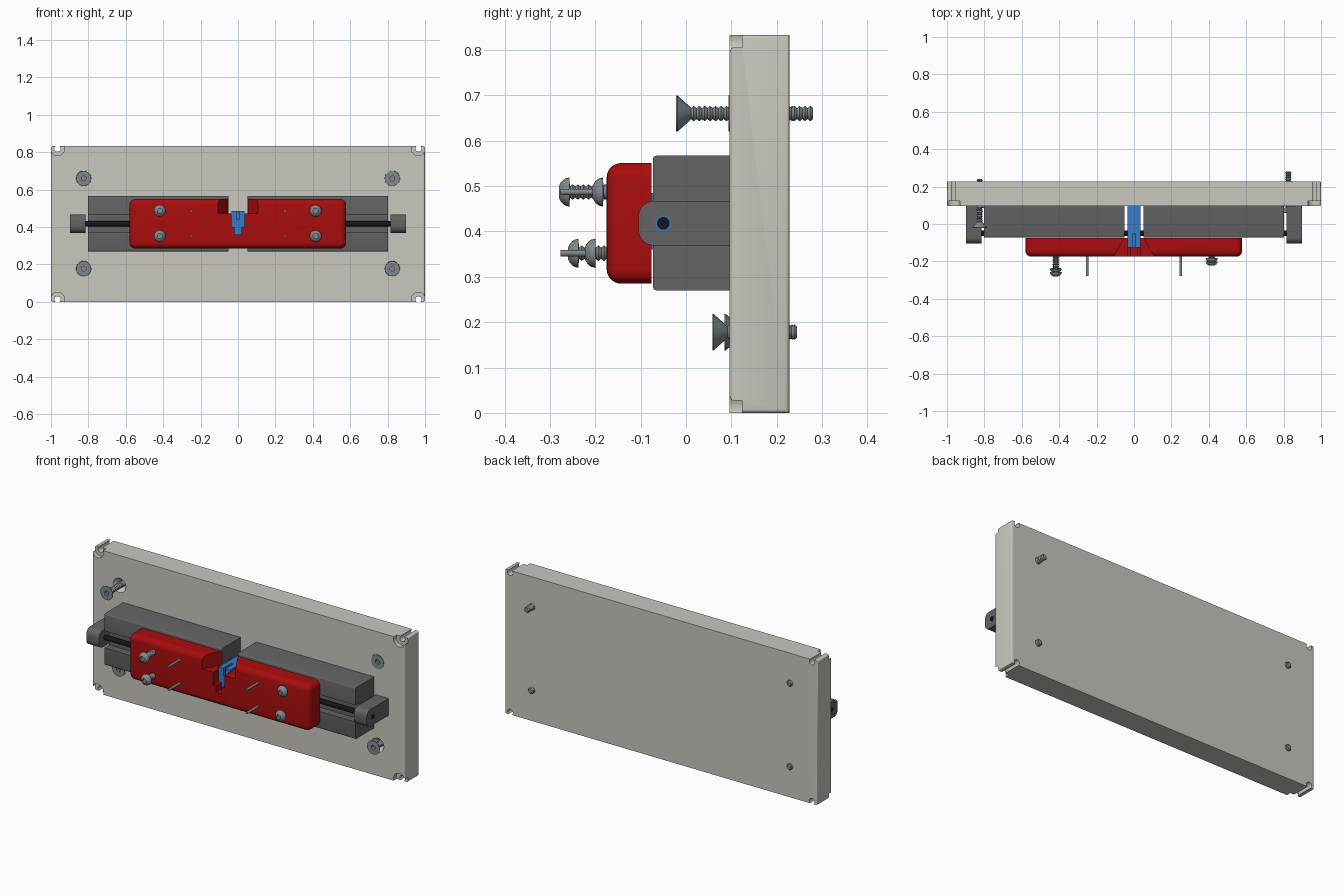
import bpy, bmesh, math
from mathutils import Vector

default = bpy.data.objects.get("Cube")
if default:
    bpy.data.objects.remove(default)


def material(name, r, g, b):
    m = bpy.data.materials.new(name)
    m.use_nodes = True
    m.diffuse_color = (r, g, b, 1)
    m.node_tree.nodes["Principled BSDF"].inputs["Base Color"].default_value = (r, g, b, 1)
    return m


ivory = material("ivory", 0.58, 0.57, 0.52)
grey = material("dark grey", 0.125, 0.125, 0.125)
red = material("red", 0.40, 0.004, 0.004)
steel = material("steel", 0.22, 0.25, 0.27)
blue = material("blue", 0.035, 0.2, 0.58)
black = material("black", 0.008, 0.008, 0.008)


def finish(bm, name, mat):
    bmesh.ops.recalc_face_normals(bm, faces=bm.faces)
    mesh = bpy.data.meshes.new(name)
    bm.to_mesh(mesh)
    bm.free()
    ob = bpy.data.objects.new(name, mesh)
    bpy.context.collection.objects.link(ob)
    if mat:
        mesh.materials.append(mat)
    return ob


def activate(ob):
    bpy.ops.object.select_all(action="DESELECT")
    ob.select_set(True)
    bpy.context.view_layer.objects.active = ob


def smooth(ob):
    activate(ob)
    bpy.ops.object.shade_smooth_by_angle(angle=math.radians(35))
    return ob


def prism(name, points, axis, start, end, mat=None):
    """Extrude a closed outline along x, y or z."""
    order = {"x": lambda a, b, c: (c, a, b), "y": lambda a, b, c: (a, c, b),
             "z": lambda a, b, c: (a, b, c)}[axis]
    bm = bmesh.new()
    face = bm.faces.new([bm.verts.new(order(a, b, start)) for a, b in points])
    ext = bmesh.ops.extrude_face_region(bm, geom=[face])
    moved = [v for v in ext["geom"] if isinstance(v, bmesh.types.BMVert)]
    bmesh.ops.translate(bm, vec=Vector(order(0, 0, end - start)), verts=moved)
    return finish(bm, name, mat)


def box(name, x, y, z, mat=None):
    outline = [(x[0], z[0]), (x[1], z[0]), (x[1], z[1]), (x[0], z[1])]
    return prism(name, outline, "y", y[0], y[1], mat)


def disc(cx, cy, r, n=24):
    turn = 2 * math.pi / n
    return [(cx + r * math.cos(turn * i), cy + r * math.sin(turn * i)) for i in range(n)]


def lathe(name, profile, x, z, mat=None, n=20):
    """Revolve (radius, y) points around an axis along y."""
    bm = bmesh.new()
    verts = [bm.verts.new((r, y, 0)) for r, y in profile]
    edges = [bm.edges.new(pair) for pair in zip(verts, verts[1:])]
    bmesh.ops.spin(bm, geom=verts + edges, axis=(0, 1, 0), cent=(0, 0, 0),
                   steps=n, angle=2 * math.pi)
    bmesh.ops.remove_doubles(bm, verts=bm.verts, dist=0.0001)
    bmesh.ops.translate(bm, vec=(x, 0, z), verts=bm.verts)
    return finish(bm, name, mat)


def cut(target, cutter):
    mod = target.modifiers.new("cut", "BOOLEAN")
    mod.operation, mod.solver, mod.object = "DIFFERENCE", "EXACT", cutter
    activate(target)
    bpy.ops.object.modifier_apply(modifier=mod.name)
    bpy.data.objects.remove(cutter)


def bevel(ob, width, segments, keep):
    """Round the edges whose two ends satisfy the rule."""
    bm = bmesh.new()
    bm.from_mesh(ob.data)
    chosen = [e for e in bm.edges if keep(*[v.co for v in e.verts])]
    bmesh.ops.bevel(bm, geom=chosen, offset=width, segments=segments,
                    profile=0.5, affect="EDGES")
    bm.to_mesh(ob.data)
    bm.free()


def thread(start, end, r):
    """Ridged shaft profile closed at its far end."""
    count = max(2, round((end - start) / 0.006))
    pts = [(r if i % 2 else r * 0.72, start + (end - start) * i / count)
           for i in range(count + 1)]
    return pts + [(0, end)]


ROD_Z = 0.418
TOP, FRONT, BACK = 0.833, 0.096, 0.228

# Base plate with stepped corner notches
plate = box("base_plate", (-1, 1), (FRONT, BACK), (0, TOP), ivory)
bevel(plate, 0.008, 3, lambda a, b: abs(a.x - b.x) < 0.01 and abs(a.y - b.y) < 0.01
      or abs(a.y - b.y) > 0.1)
for sx in (-1, 1):
    for cz in (0.013, TOP - 0.013):
        cut(plate, prism("cutter", disc(sx * 0.965, cz, 0.038), "y", 0.05, FRONT + 0.027))
        cut(plate, prism("cutter", disc(sx * 0.965, cz, 0.017), "y", 0.05, 0.3))

# Countersunk mounting screws: x, z, head y, tip y
mounts = [(-0.825, 0.66, -0.022, 0.24), (0.825, 0.66, 0.094, 0.28),
          (-0.825, 0.178, 0.085, 0.24), (0.825, 0.178, 0.058, 0.245)]
for x, z, head, tip in mounts:
    sink = [(0, 0.09), (0.041, 0.09), (0.041, FRONT), (0.018, 0.127), (0.018, 0.3), (0, 0.3)]
    cut(plate, lathe("cutter", sink, x, z))
    profile = [(0, head + 0.014), (0.013, head + 0.014), (0.013, head), (0.04, head),
               (0.04, head + 0.003), (0.016, head + 0.03)]
    smooth(lathe("mounting_screw", profile + thread(head + 0.033, tip, 0.017), x, z, steel))
smooth(plate)

for s, side in ((-1, "right"), (1, "left")):
    # Guide block with a channel for the rod
    block = box(side + "_guide_block", sorted((s * 0.05, s * 0.803)), (-0.073, FRONT),
                (0.27, 0.567), grey)
    bevel(block, 0.008, 3, lambda a, b: a.y < 0 and b.y < 0 and abs(a.x - b.x) > 0.1)
    cut(block, box("cutter", sorted((s * 0.02, s * 0.85)), (-0.1, -0.03), (0.37, 0.467)))
    smooth(block)
    # End bracket with rounded front
    cap = box(side + "_end_bracket", sorted((s * 0.815, s * 0.897)), (-0.105, FRONT),
              (0.369, 0.467), grey)
    bevel(cap, 0.034, 6, lambda a, b: a.y < 0 and b.y < 0 and abs(a.x - b.x) > 0.05)
    smooth(cap)
    smooth(prism(side + "_rod_bushing", disc(-0.05, ROD_Z, 0.018), "x",
                 s * 0.88, s * 0.898, blue))

# Guide rod
smooth(prism("guide_rod", disc(-0.05, ROD_Z, 0.014), "x", -0.899, 0.899, black))

# Sliding insert with a stepped cross-section
half = [(0.018, 0.36), (0.018, 0.4), (0.036, 0.4), (0.036, 0.485)]
section = half + [(-x, z) for x, z in reversed(half)]
insert = prism("centre_insert", section, "y", -0.125, FRONT, blue)
cut(insert, box("cutter", (-0.006, 0.006), (-0.2, -0.05), (0.44, 0.5)))

# Front cover with a funnel opening
cover = box("front_cover", (-0.58, 0.578), (-0.175, -0.076), (0.285, 0.551), red)
bevel(cover, 0.032, 6, lambda a, b: a.y < -0.1 or b.y < -0.1)
funnel = [(-0.11, -0.18), (0.11, -0.18), (0.05, -0.07), (-0.05, -0.07)]
cut(cover, prism("cutter", funnel, "z", 0.472, 0.6))
cut(cover, prism("cutter", section, "y", -0.2, -0.05))
smooth(cover)

# Round-headed cover screws: x, z, head y
for x, z, head in [(-0.418, 0.487, -0.282), (0.415, 0.487, -0.208),
                   (-0.418, 0.352, -0.262), (0.415, 0.352, -0.205 - 0.02)]:
    dome = [(0.032 * math.sin(a), head + 0.025 * (1 - math.cos(a)))
            for a in [math.radians(d) for d in (25, 40, 55, 70, 90)]]
    profile = [(0, head + 0.014), (0.0135, head + 0.014)] + dome
    profile += thread(head + 0.026, -0.12, 0.017)
    smooth(lathe("cover_screw", profile, x, z, steel))

# Thin contact pins
for x in (-0.25, 0.25):
    for z in (0.352, 0.487):
        smooth(prism("contact_pin", disc(x, z, 0.007, 12), "y", -0.277, -0.12, steel))
